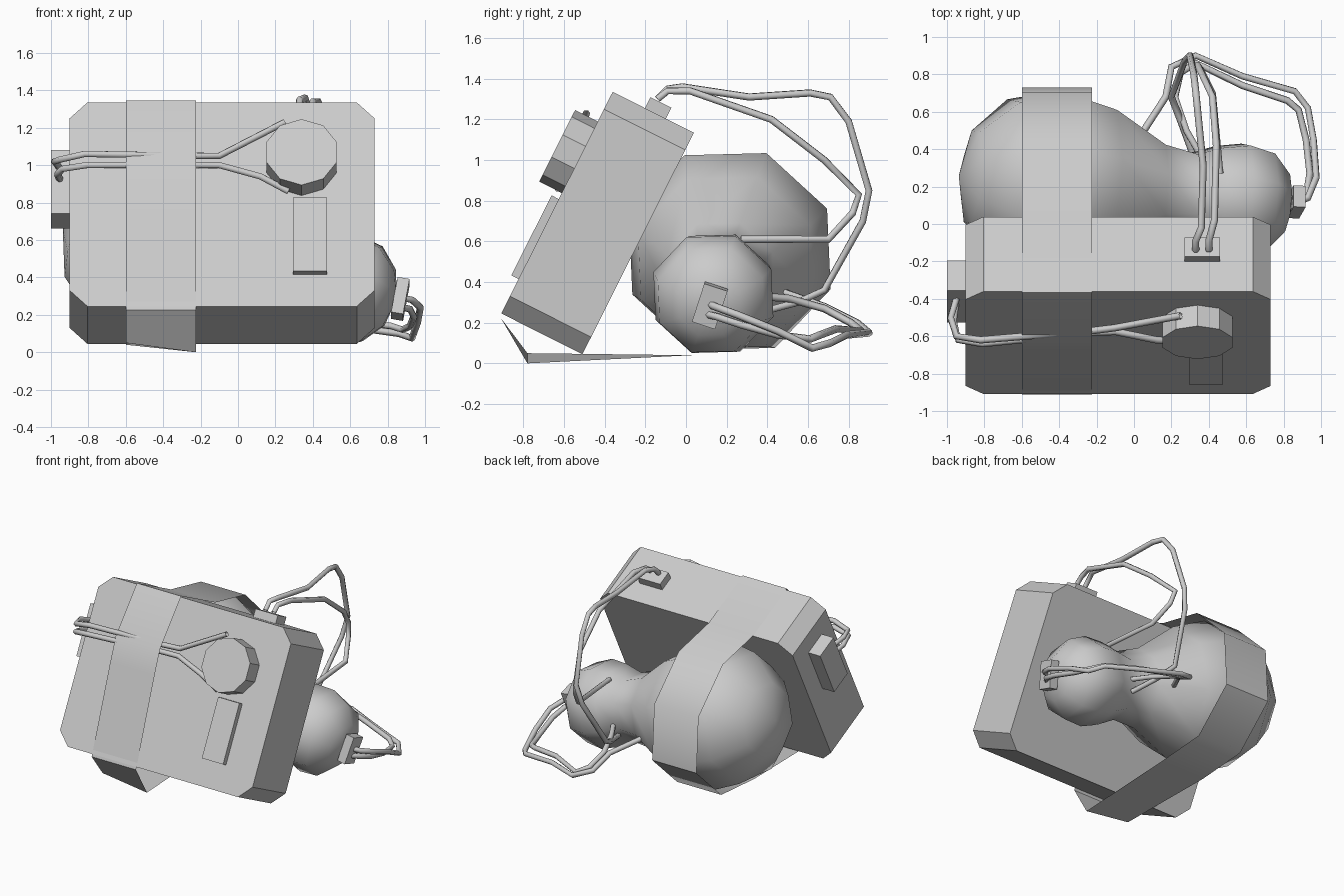
import bpy, bmesh, math
from mathutils import Vector, Matrix

if "Cube" in bpy.data.objects:
    bpy.data.objects.remove(bpy.data.objects["Cube"])

grey = bpy.data.materials.new("plain_grey")
grey.use_nodes = True
grey.diffuse_color = (0.6, 0.6, 0.6, 1)
grey.node_tree.nodes["Principled BSDF"].inputs["Base Color"].default_value = (0.6, 0.6, 0.6, 1)

# The case leans back; its parts are placed in this tilted frame
tilt = Matrix.Translation((-0.085, -0.435, 0.69)) @ Matrix.Rotation(math.radians(-26.7), 4, "X")
W, D, H = 1.63, 0.447, 1.22


def finish(name, bm, matrix=None, smooth=False):
    bmesh.ops.recalc_face_normals(bm, faces=bm.faces)
    if matrix:
        bm.transform(matrix)
    mesh = bpy.data.meshes.new(name)
    bm.to_mesh(mesh)
    bm.free()
    mesh.materials.append(grey)
    for p in mesh.polygons:
        p.use_smooth = smooth
    obj = bpy.data.objects.new(name, mesh)
    bpy.context.collection.objects.link(obj)
    return obj


def box(name, size, centre, frame):
    bm = bmesh.new()
    bmesh.ops.create_cube(bm, size=1, matrix=Matrix.Translation(centre) @ Matrix.Diagonal((*size, 1)))
    return finish(name, bm, frame)


def cable(name, points, radius=0.019):
    curve = bpy.data.curves.new(name, "CURVE")
    curve.dimensions = "3D"
    curve.bevel_depth = radius
    curve.bevel_resolution = 1
    spline = curve.splines.new("POLY")
    spline.points.add(len(points) - 1)
    for p, co in zip(spline.points, points):
        p.co = (*co, 1)
    temp = bpy.data.objects.new(name + "_path", curve)
    bpy.context.collection.objects.link(temp)
    bpy.context.view_layer.update()
    graph = bpy.context.evaluated_depsgraph_get()
    mesh = bpy.data.meshes.new_from_object(temp.evaluated_get(graph))
    bpy.data.objects.remove(temp)
    mesh.materials.clear()
    mesh.materials.append(grey)
    for p in mesh.polygons:
        p.use_smooth = True
    obj = bpy.data.objects.new(name, mesh)
    bpy.context.collection.objects.link(obj)


# Case: slab with four cut corners
bm = bmesh.new()
c = 0.095
outline = []
for sx, sz in ((1, 1), (-1, 1), (-1, -1), (1, -1)):
    pair = [(sx * W / 2, sz * (H / 2 - c)), (sx * (W / 2 - c), sz * H / 2)]
    outline += pair if sx * sz > 0 else pair[::-1]
face = bm.faces.new([bm.verts.new((x, -D / 2, z)) for x, z in outline])
new = bmesh.ops.extrude_face_region(bm, geom=[face])["geom"]
bmesh.ops.translate(bm, vec=(0, D, 0), verts=[v for v in new if isinstance(v, bmesh.types.BMVert)])
finish("case", bm, tilt)

# Fittings on the case
box("front_plate", (0.18, 0.05, 0.44), (0.47, -D / 2 - 0.015, -0.2), tilt)
box("top_socket", (0.19, 0.115, 0.1), (0.45, 0.012, H / 2 + 0.01), tilt)
box("side_socket", (0.14, 0.18, 0.38), (-0.845, -0.014, 0.195), tilt)
bm = bmesh.new()
bmesh.ops.create_cone(bm, cap_ends=True, segments=10, radius1=0.197, radius2=0.197, depth=0.15,
                      matrix=Matrix.Translation((0.425, -D / 2 - 0.05, 0.25)) @ Matrix.Rotation(math.pi / 2, 4, "X"))
finish("front_dial", bm, tilt)

# Gourd: eight-sided double bulb turned about a sloping axis
start = Vector((-0.42, 0.215, 0.55))
axis = Vector((0.99, -0.08, -0.21)).normalized()
side = Vector((0, 1, 0))
side = (side - axis * side.dot(axis)).normalized()
up = axis.cross(side)
profile = [(-0.46, 0.265), (-0.265, 0.46), (0, 0.53), (0.265, 0.46), (0.56, 0.28), (0.74, 0.24),
           (0.88, 0.29), (1.02, 0.315), (1.16, 0.28), (1.26, 0.165)]
bm = bmesh.new()
rings = []
for t, r in profile:
    angles = [math.radians(25 + 45 * k) for k in range(8)]
    rings.append([bm.verts.new(start + axis * t + (side * math.cos(a) + up * math.sin(a)) * r) for a in angles])
for a, b in zip(rings, rings[1:]):
    for k in range(8):
        n = (k + 1) % 8
        bm.faces.new((a[k], a[n], b[n], b[k]))
for ring, t in ((rings[0], -0.53), (rings[-1], 1.3)):
    pole = bm.verts.new(start + axis * t)
    for k in range(8):
        bm.faces.new((ring[k], ring[(k + 1) % 8], pole))
finish("gourd", bm, smooth=True)

# Socket on the small end of the gourd
turn = Matrix.Rotation(math.radians(-18), 4, "X") @ Matrix.Rotation(math.radians(10), 4, "Y")
box("gourd_socket", (0.065, 0.12, 0.2), (0, 0, 0), Matrix.Translation((0.868, 0.118, 0.285)) @ turn)

# Strap: thin band around case and gourd, slack and twisted under the case
path = [(-0.365, 1.345), (0.045, 1.14), (0.41, 1.06), (0.705, 0.77), (0.73, 0.35), (0.43, 0.07),
        (0.03, 0.04), (-0.78, 0.025), (-0.912, 0.225), (-0.685, 0.87), (-0.62, 1.04)]
bm = bmesh.new()
rows = []
for y, z in path:
    twist = 0.025 if y == -0.78 else 0
    rows.append((bm.verts.new((-0.6, y, z + twist)), bm.verts.new((-0.225, y, z - twist))))
for i, a in enumerate(rows):
    b = rows[(i + 1) % len(rows)]
    bm.faces.new((a[0], a[1], b[1], b[0]))
strap = finish("strap", bm, smooth=True)
bpy.context.view_layer.objects.active = strap
strap.select_set(True)
bpy.ops.object.shade_smooth_by_angle(angle=math.radians(50))
strap.select_set(False)

# Cables from the dial, under the strap, to the side socket
cable("dial_cable_upper", [(0.25, -0.49, 1.23), (-0.1, -0.555, 1.05), (-0.22, -0.57, 1.05), (-0.82, -0.62, 1.06),
                           (-0.95, -0.6, 1.03), (-0.98, -0.5, 1.02), (-0.95, -0.4, 0.98)])
cable("dial_cable_lower", [(0.27, -0.63, 0.86), (0.12, -0.62, 0.94), (-0.1, -0.575, 1.0), (-0.22, -0.58, 1.0),
                           (-0.81, -0.64, 1.0), (-0.94, -0.62, 0.98), (-0.965, -0.52, 0.95), (-0.95, -0.41, 0.92)])

# Cables from the top socket down to the gourd
cable("top_cable_outer", [(0.33, -0.14, 1.3), (0.33, -0.09, 1.35), (0.36, -0.02, 1.36), (0.37, 0.31, 1.31),
                          (0.34, 0.61, 1.33), (0.33, 0.71, 1.31), (0.32, 0.8, 1.19), (0.3, 0.9, 0.85),
                          (0.27, 0.87, 0.7), (0.2, 0.68, 0.36), (0.25, 0.55, 0.3), (0.32, 0.36, 0.25)])
cable("top_cable_inner", [(0.4, -0.14, 1.3), (0.4, -0.09, 1.34), (0.43, 0.02, 1.34), (0.44, 0.42, 1.2),
                          (0.42, 0.68, 1.0), (0.34, 0.85, 0.83), (0.36, 0.82, 0.74), (0.42, 0.7, 0.61),
                          (0.46, 0.27, 0.61)])

# Cables looping from the gourd socket round to its neck
cable("loop_cable_outer", [(0.88, 0.12, 0.29), (0.93, 0.14, 0.28), (0.975, 0.25, 0.24), (0.96, 0.45, 0.16),
                           (0.93, 0.62, 0.075), (0.86, 0.71, 0.1), (0.58, 0.79, 0.14), (0.33, 0.9, 0.15),
                           (0.2, 0.84, 0.2), (0.17, 0.68, 0.28), (0.04, 0.48, 0.35)])
cable("loop_cable_inner", [(0.88, 0.11, 0.24), (0.92, 0.15, 0.23), (0.94, 0.27, 0.19), (0.92, 0.45, 0.14),
                           (0.88, 0.61, 0.12), (0.82, 0.66, 0.14), (0.58, 0.74, 0.17), (0.33, 0.86, 0.16),
                           (0.25, 0.81, 0.2), (0.22, 0.68, 0.27), (0.28, 0.5, 0.32), (0.36, 0.36, 0.33)])
